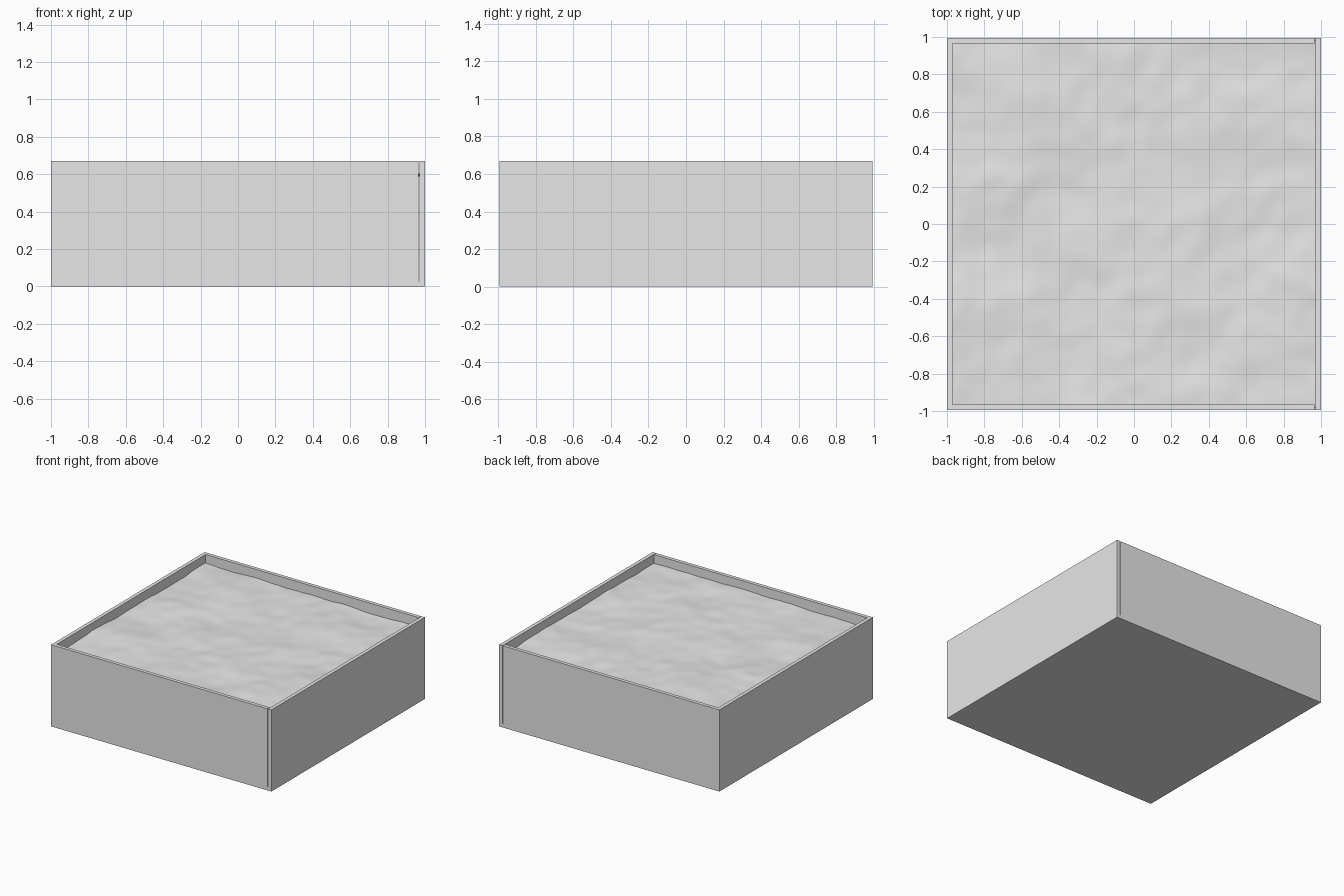
import bpy, bmesh
from mathutils import Vector, noise

if "Cube" in bpy.data.objects:
    bpy.data.objects.remove(bpy.data.objects["Cube"])

W, D, H, T = 1.0, 0.995, 0.67, 0.03   # half width, half depth, height, board thickness
GAP = 0.004                          # seam beside the right board

grey = bpy.data.materials.new("plain grey")
grey.diffuse_color = (0.8, 0.8, 0.8, 1)
grey.use_nodes = True
grey.node_tree.nodes["Principled BSDF"].inputs["Base Color"].default_value = grey.diffuse_color


def add(name, bm):
    mesh = bpy.data.meshes.new(name)
    bm.to_mesh(mesh)
    bm.free()
    mesh.materials.append(grey)
    ob = bpy.data.objects.new(name, mesh)
    bpy.context.collection.objects.link(ob)
    return ob


def board(name, lo, hi):
    lo, hi = Vector(lo), Vector(hi)
    bm = bmesh.new()
    bmesh.ops.create_cube(bm, size=1)
    for v in bm.verts:
        v.co = Vector([(lo[i] + hi[i]) / 2 + v.co[i] * (hi[i] - lo[i]) for i in range(3)])
    return add(name, bm)


# Open-topped box: floor and four boards, with a thin seam at the right one
xr = W - T
board("floor", (-W, -D, 0), (xr, D, T))
board("right_wall", (xr, -D, 0), (W, D, H))
board("left_wall", (-W, -D + T, T), (-W + T, D - T, H))
board("front_wall", (-W, -D, T), (xr - GAP, -D + T, H))
board("back_wall", (-W, D - T, T), (xr - GAP, D, H))

# Gently rippled filling, tucked into the boards
bm = bmesh.new()
bmesh.ops.create_grid(bm, x_segments=90, y_segments=90, size=1)
for v in bm.verts:
    x, y = v.co.x * (W - T / 2), v.co.y * (D - T / 2)
    z = 0.595 + 0.016 * noise.noise(Vector((x * 3, y * 3, 1.3)))
    z += 0.006 * noise.noise(Vector((x * 8, y * 8, 4.7)))
    v.co = (x, y, z)
for f in bm.faces:
    f.smooth = True
add("sand_filling", bm)
